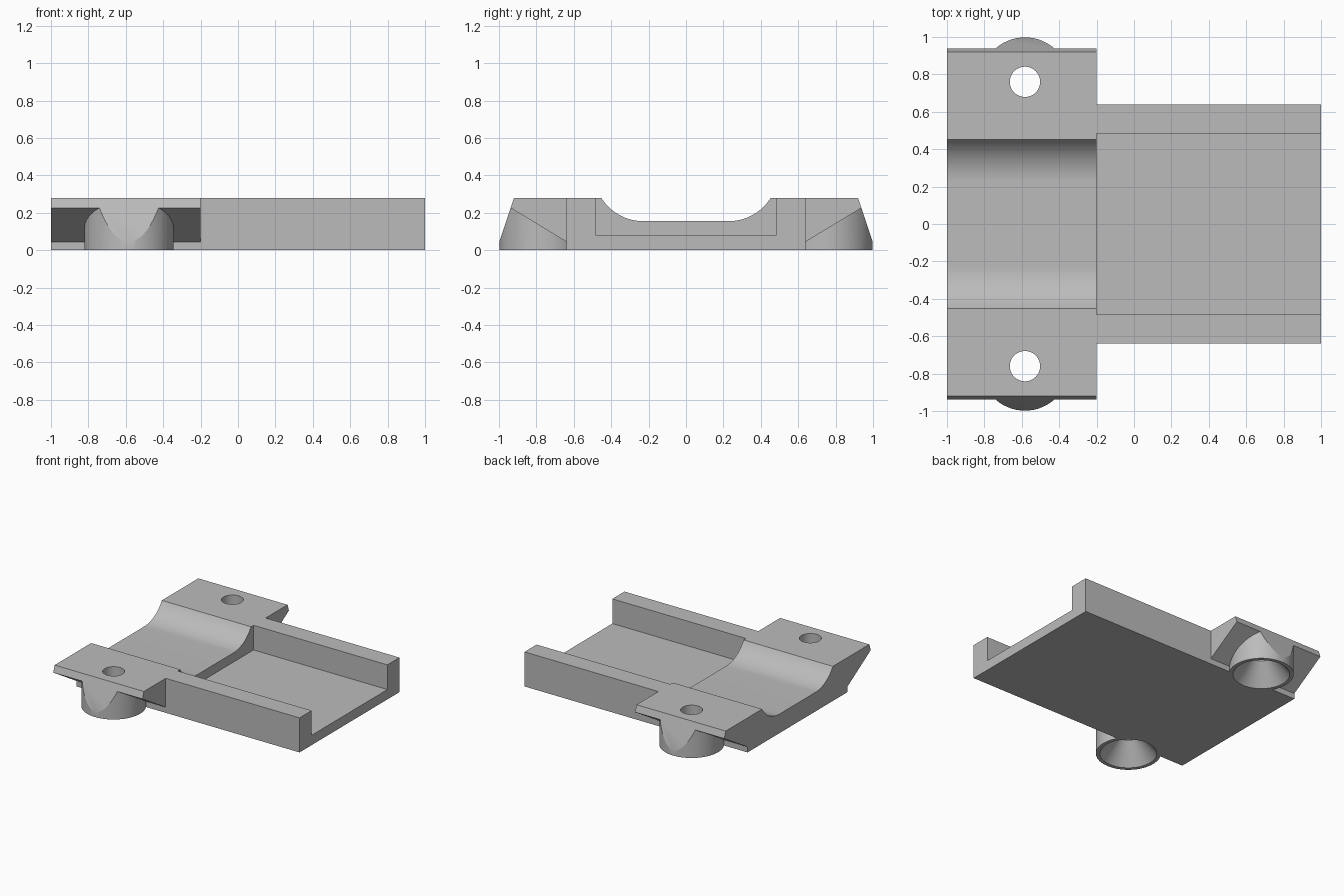
import bpy, bmesh, math
from mathutils import Vector

cube = bpy.data.objects.get("Cube")
if cube:
    bpy.data.objects.remove(cube, do_unlink=True)

COLOR = (0.5, 0.5, 0.5, 1)
grey = bpy.data.materials.new("plain grey")
grey.use_nodes = True
grey.diffuse_color = COLOR
grey.node_tree.nodes["Principled BSDF"].inputs["Base Color"].default_value = COLOR

TOP = 0.28
BOSS = Vector((-0.583, 0.76, 0))
BOSS_R = 0.238
SIDES = 64


def make_object(name, bm):
    bmesh.ops.recalc_face_normals(bm, faces=bm.faces)
    mesh = bpy.data.meshes.new(name)
    bm.to_mesh(mesh)
    bm.free()
    mesh.materials.append(grey)
    obj = bpy.data.objects.new(name, mesh)
    bpy.context.collection.objects.link(obj)
    return obj


def extrude_profile(name, half, x0, x1):
    """Mirror a half profile of (y, z) points and extrude it along x."""
    points = half + [(-y, z) for y, z in reversed(half)]
    bm = bmesh.new()
    face = bm.faces.new([bm.verts.new((x0, y, z)) for y, z in points])
    result = bmesh.ops.extrude_face_region(bm, geom=[face])
    verts = [v for v in result["geom"] if isinstance(v, bmesh.types.BMVert)]
    bmesh.ops.translate(bm, verts=verts, vec=(x1 - x0, 0, 0))
    return make_object(name, bm)


def lathe(name, profile, side, slope=False):
    """Turn a closed-by-caps (radius, z) profile round a boss axis."""
    bm = bmesh.new()
    rings = []
    for r, z in profile:
        rings.append([bm.verts.new((BOSS.x + r * math.cos(a), side * BOSS.y + r * math.sin(a), z))
                      for a in (math.tau * i / SIDES for i in range(SIDES))])
    for low, high in zip(rings, rings[1:]):
        for i in range(SIDES):
            j = (i + 1) % SIDES
            bm.faces.new((low[i], low[j], high[j], high[i]))
    bm.faces.new(rings[0])
    bm.faces.new(rings[-1])
    if slope:
        # Trim the boss along the sloping outer edge of the wing
        cut = bmesh.ops.bisect_plane(bm, geom=bm.verts[:] + bm.edges[:] + bm.faces[:],
                                     plane_co=(0, side * 0.92, TOP),
                                     plane_no=(0, side * 3, 1), clear_outer=True)
        edges = [e for e in cut["geom_cut"] if isinstance(e, bmesh.types.BMEdge)]
        bmesh.ops.holes_fill(bm, edges=[e for e in bm.edges if e.is_boundary])
    return make_object(name, bm)


def combine(target, tool, operation):
    mod = target.modifiers.new(operation.title(), "BOOLEAN")
    mod.operation = operation
    mod.solver = "EXACT"
    mod.object = tool
    bpy.context.view_layer.objects.active = target
    bpy.ops.object.modifier_apply(modifier=mod.name)
    bpy.data.objects.remove(tool, do_unlink=True)


# Open tray with two side walls
tray = extrude_profile("tray", [(0.64, 0), (0.64, TOP), (0.485, TOP), (0.485, 0.08)], -0.2, 1)

# Saddle block with undercut wings and a rounded trough
R, FLOOR, FLAT = 0.265, 0.155, 0.228
sweep = math.acos(1 - (TOP - FLOOR) / R)
arc = [(FLAT + R * math.sin(sweep * t / 16), FLOOR + R * (1 - math.cos(sweep * t / 16)))
       for t in range(16, -1, -1)]
wing = [(0.64, 0), (0.64, 0.045), (0.938, 0.226), (0.92, TOP)]
saddle = extrude_profile("saddle_with_wings", wing + arc, -1, -0.2)

# Screw bosses under the wings, with holes that flare towards the bottom
for side in (1, -1):
    boss = lathe("screw_boss", [(BOSS_R, 0), (BOSS_R, TOP)], side, slope=True)
    combine(saddle, boss, "UNION")
    hole = lathe("hole_cutter", [(0.217, -0.01), (0.081, 0.16), (0.081, TOP + 0.05)], side)
    combine(saddle, hole, "DIFFERENCE")

for obj in (tray, saddle):
    bpy.ops.object.select_all(action="DESELECT")
    obj.select_set(True)
    bpy.context.view_layer.objects.active = obj
    bpy.ops.object.shade_smooth_by_angle(angle=math.radians(20))
